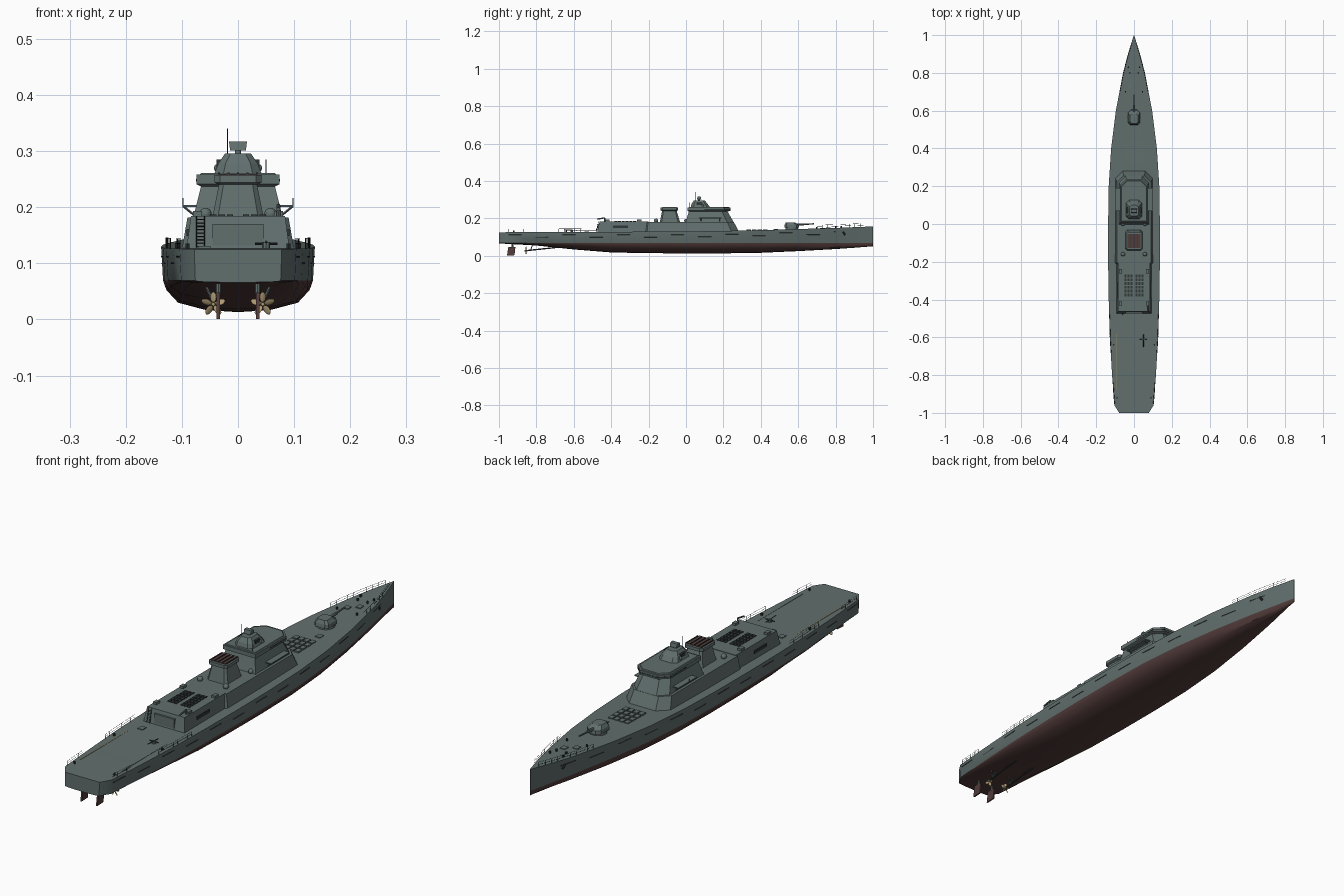
import bpy, bmesh, math
from mathutils import Vector, Matrix

cube = bpy.data.objects.get("Cube")
if cube:
    bpy.data.objects.remove(cube, do_unlink=True)


def material(name, red, green, blue):
    mat = bpy.data.materials.new(name)
    mat.use_nodes = True
    mat.diffuse_color = (red, green, blue, 1)
    shader = next(n for n in mat.node_tree.nodes if n.type == 'BSDF_PRINCIPLED')
    shader.inputs["Base Color"].default_value = (red, green, blue, 1)
    shader.inputs["Roughness"].default_value = 0.7
    return mat


GREY = material("sea grey", 0.12, 0.16, 0.155)
RED = material("bottom red", 0.085, 0.045, 0.043)
DARK = material("dark metal", 0.03, 0.038, 0.038)
BRASS = material("propeller brass", 0.42, 0.32, 0.17)
YELLOW = material("deck line yellow", 0.3, 0.24, 0.11)


def finish(name, bm, *mats, smooth=None):
    bmesh.ops.recalc_face_normals(bm, faces=bm.faces)
    mesh = bpy.data.meshes.new(name)
    bm.to_mesh(mesh)
    bm.free()
    for mat in mats:
        mesh.materials.append(mat)
    obj = bpy.data.objects.new(name, mesh)
    bpy.context.collection.objects.link(obj)
    if smooth:
        bpy.ops.object.select_all(action='DESELECT')
        obj.select_set(True)
        bpy.context.view_layer.objects.active = obj
        bpy.ops.object.shade_smooth_by_angle(angle=math.radians(smooth))
    return obj


def add_loft(bm, rings):
    rows = [[bm.verts.new(p) for p in ring] for ring in rings]
    count = len(rows[0])
    for a, b in zip(rows, rows[1:]):
        for i in range(count):
            j = (i + 1) % count
            bm.faces.new((a[i], a[j], b[j], b[i]))
    bm.faces.new(rows[0])
    bm.faces.new(rows[-1])


def loft(name, rings, mat, smooth=None):
    bm = bmesh.new()
    add_loft(bm, rings)
    return finish(name, bm, mat, smooth=smooth)


def plan(z, half, back, front, cut=0.0, rear_cut=0.0):
    """Symmetric deck outline with angled front and rear corners."""
    side = [(half - rear_cut, back), (half, back + rear_cut), (half, front - cut), (half - cut, front)]
    return [(x, y, z) for x, y in side] + [(-x, y, z) for x, y in reversed(side)]


def boxes(name, items, mat):
    """Each item is centre and size."""
    bm = bmesh.new()
    for centre, size in items:
        bmesh.ops.create_cube(bm, size=1, matrix=Matrix.Translation(centre) @ Matrix.Diagonal((*size, 1)))
    return finish(name, bm, mat)


def wires(name, paths, radius, mat, sides=4):
    """Straight round bars along polylines."""
    bm = bmesh.new()
    for path in paths:
        for a, b in zip(path, path[1:]):
            a, b = Vector(a), Vector(b)
            turn = (b - a).to_track_quat('Z', 'Y').to_matrix().to_4x4()
            bmesh.ops.create_cone(bm, cap_ends=True, segments=sides, radius1=radius, radius2=radius,
                                  depth=(b - a).length, matrix=Matrix.Translation((a + b) / 2) @ turn)
    return finish(name, bm, mat, smooth=40 if sides > 6 else None)


# Hull stations: position along y, half width, keel height, deck height
STATIONS = [(-1, .078, .066, .125), (-.96, .104, .064, .126), (-.8, .116, .055, .126),
            (-.6, .128, .034, .127), (-.4, .134, .018, .128), (-.2, .137, .014, .129),
            (0, .137, .013, .13), (.2, .134, .013, .133), (.4, .121, .016, .137),
            (.6, .096, .025, .143), (.8, .058, .036, .149), (.9, .032, .043, .153), (1, .001, .051, .157)]
WATER = 0.069


def station(y):
    for a, b in zip(STATIONS, STATIONS[1:]):
        if y <= b[0]:
            t = (y - a[0]) / (b[0] - a[0])
            return [p + (q - p) * t for p, q in zip(a, b)]
    return STATIONS[-1]


def water_half(y, half):
    return half * (0.975 - 0.32 * max(0, y) ** 2)


def hull_point(y, z, side):
    _, half, _, deck = station(y)
    low = water_half(y, half)
    return (side * (low + (half - low) * (z - WATER) / (deck - WATER)), y, z)


def hull_ring(y, half, keel, deck):
    low, rise = water_half(y, half), WATER - keel
    right = [(half, deck), (low, WATER)]
    right += [(low * f, keel + rise * h) for f, h in ((.955, .7), (.8, .3), (.42, .06))]
    return [(x, y, z) for x, z in right] + [(0, y, keel)] + [(-x, y, z) for x, z in reversed(right)]


bm = bmesh.new()
add_loft(bm, [hull_ring(*s) for s in STATIONS])
for face in bm.faces:
    face.material_index = int(face.calc_center_median().z < WATER - 0.0005)
finish("hull", bm, GREY, RED, smooth=35)

# Dark slots along the hull sides
slots = []
for side in (1, -1):
    for i in range(13):
        y = -0.95 + i * 0.145
        z = (0.112, 0.1)[i % 2] + max(0, y) * 0.02
        slots.append([hull_point(y, z, side), hull_point(y + 0.07, z, side)])
wires("hull_slots", slots, 0.0014, DARK)

# Deckhouse, hangar and bridge
loft("deckhouse", [plan(.125, .1, -.22, .285, .04, .012), plan(.182, .09, -.215, .255, .035, .012)], GREY)
loft("hangar", [plan(.125, .092, -.475, -.2), plan(.184, .084, -.462, -.2)], GREY)
loft("bridge", [plan(.18, .08, -.002, .255, .035), plan(.237, .066, .015, .222, .03),
                plan(.241, .074, .008, .238, .034), plan(.258, .074, .008, .238, .034)], GREY)
loft("bridge_roof", [plan(.258, .068, .014, .23, .03), plan(.261, .066, .016, .228, .03)], GREY)
loft("bridge_windows", [plan(.2455, .0746, .1, .2386, .034), plan(.2505, .0746, .1, .2386, .034)], DARK)
boxes("bridge_wings", [((s * .086, .13, .202), (.026, .12, .004)) for s in (1, -1)], GREY)
wires("wing_braces", [[(s * .098, y, .202), (s * .076, y, .184)] for s in (1, -1) for y in (.08, .18)], .002, GREY)

# Sensor mast
loft("mast", [plan(.26, .042, .025, .128, .016, .016), plan(.278, .035, .03, .115, .013, .013),
              plan(.296, .023, .042, .1, .01, .01)], GREY)
boxes("mast_panels", [((s * .0345, .072, .278), (.008, .03, .014)) for s in (1, -1)], DARK)
wires("radar_post", [[(0, .07, .294), (0, .07, .303)]], .006, GREY, 10)
loft("radar", [plan(.301, .014, .058, .082), plan(.317, .016, .062, .078)], GREY)
wires("aerials", [[(-.019, .05, .29), (-.019, .05, .34)], [(.05, .02, .258), (.05, .02, .285)],
                  [(-.098, .12, .2), (-.098, .12, .216)], [(.098, .12, .2), (.098, .12, .216)]], .0009, DARK)
bm = bmesh.new()
for x, y, z, r in ((.036, .09, .27, .007), (-.036, .09, .27, .007), (.058, -.16, .188, .011),
                   (-.058, -.16, .188, .011), (.058, .0, .188, .01), (-.058, .0, .188, .01)):
    bmesh.ops.create_uvsphere(bm, u_segments=12, v_segments=8, radius=r, matrix=Matrix.Translation((x, y, z)))
finish("sensor_domes", bm, GREY, smooth=60)

# Funnel with flared cap and red grille
loft("funnel", [plan(.18, .046, -.14, -.032, .01, .01), plan(.24, .034, -.128, -.05, .008, .008),
                plan(.244, .042, -.136, -.042, .01, .01), plan(.257, .042, -.136, -.042, .01, .01)], GREY)
loft("funnel_top", [plan(.256, .034, -.126, -.052), plan(.259, .034, -.126, -.052)], RED)
boxes("funnel_grille", [((x * .017, -.089, .26), (.003, .074, .004)) for x in (-2, -1, 0, 1, 2)], DARK)

# Missile hatches and roof fittings
boxes("forward_hatches", [((x * .024, .335 + row * .03, .1375), (.019, .024, .008))
                          for x in (-1.5, -.5, .5, 1.5) for row in range(4)], GREY)
boxes("hangar_hatches", [((s * (.014 + col * .015), -.375 + row * .02, .1845), (.011, .015, .004))
                         for s in (1, -1) for col in range(3) for row in range(6)], DARK)
boxes("roof_lockers", [((s * .072, y, .187), (.016, .022, .012)) for s in (1, -1) for y in (-.25, -.42)], GREY)
boxes("side_louvres", [((s * .0885, -.35, .155), (.006, .08, .012)) for s in (1, -1)], DARK)
boxes("hangar_door", [((0, -.4695, .15), (.09, .008, .04))], GREY)
rungs = [[(-.074, -.474, z * .006 + .13), (-.06, -.474, z * .006 + .13)] for z in range(9)]
rails = [[(x, -.48, .128), (x, -.468, .184)] for x in (-.074, -.06)]
wires("hangar_ladder", rungs + rails, .001, DARK)
wires("crane", [[(.072, -.435, .182), (.072, -.435, .203), (.072, -.475, .196)]], .0035, GREY, 8)

# Bow gun
bm = bmesh.new()
bmesh.ops.create_cone(bm, cap_ends=True, segments=20, radius1=.034, radius2=.034, depth=.012,
                      matrix=Matrix.Translation((0, .565, .146)))
finish("gun_base", bm, GREY, smooth=40)
loft("gun_turret", [plan(.15, .031, .525, .605, .014, .01), plan(.165, .031, .527, .603, .014, .01),
                    plan(.179, .022, .533, .582, .01, .008)], GREY)
wires("gun_barrel", [[(0, .59, .166), (0, .685, .171)]], .0035, GREY, 8)
wires("gun_sleeve", [[(0, .59, .166), (0, .63, .168)]], .006, GREY, 8)

# Small deck gun on the aft deck
wires("deck_gun_mount", [[(.05, -.61, .125), (.05, -.61, .138)]], .007, GREY, 8)
wires("deck_gun", [[(.05, -.585, .136), (.05, -.65, .139)], [(.03, -.61, .135), (.07, -.61, .135)]], .0022, DARK)

# Bollards, capstans and flight deck lines
bollards = [(s * x, y) for s in (1, -1) for x, y in ((.09, -.92), (.108, -.64), (.022, .8), (.03, .83), (.045, .7))]
wires("bollards", [[(x, y, station(y)[3] - .002), (x, y, station(y)[3] + .009)] for x, y in bollards], .004, DARK, 8)
boxes("deck_hatches", [((x, y, station(y)[3]), (.022, .025, .006))
                       for x, y in ((-.06, -.53), (.03, .48), (-.02, .73), (.015, .76))], GREY)
boxes("deck_line_right", [((-.092, -.73, .1265), (.003, .3, .002))], YELLOW)
boxes("deck_line_left", [((.092, -.73, .1265), (.003, .3, .002))], GREY)

# Deck railings
railing = []
for side in (1, -1):
    for start, end in ((-.95, -.84), (-.68, -.48), (.7, .96)):
        steps = round((end - start) / .03)
        posts = []
        for i in range(steps + 1):
            y = start + (end - start) * i / steps
            _, half, _, deck = station(y)
            posts.append(Vector((side * (half - .003), y, deck)))
        railing += [[p, p + Vector((0, 0, .018))] for p in posts]
        railing += [[p + Vector((0, 0, h)) for p in posts] for h in (.009, .018)]
wires("railings", railing, .0006, DARK)

# Anchors
wires("anchors", [[hull_point(.84, .128, s), hull_point(.85, .112, s)] for s in (1, -1)], .005, DARK, 8)

# Rudders, shafts and propellers
for side, label in ((1, "left"), (-1, "right")):
    x = side * .035
    blade = [(-.957, .001), (-.917, .003), (-.912, .048), (-.95, .048)]
    loft(label + "_rudder", [[(x + d, y, z) for y, z in blade] for d in (-.003, .003)], RED)
    wires(label + "_rudder_stock", [[(x, -.928, .045), (x, -.928, .068)]], .005, GREY, 8)
    px = side * .044
    wires(label + "_shaft", [[(px, -.86, .027), (px, -.68, .046)]], .0035, DARK, 8)
    wires(label + "_strut", [[(px, -.83, .03), (px - side * .012, -.82, .062)],
                             [(px, -.83, .03), (px + side * .014, -.82, .062)]], .0025, GREY, 6)
    bm = bmesh.new()
    hub = Matrix.Translation((px, -.855, .027))
    bmesh.ops.create_cone(bm, cap_ends=True, segments=10, radius1=.0055, radius2=.003, depth=.016,
                          matrix=hub @ Matrix.Rotation(math.pi / 2, 4, 'X'))
    for k in range(5):
        spin = hub @ Matrix.Rotation(math.tau * k / 5, 4, 'Y')
        pitch = Matrix.Rotation(side * .6, 4, 'Z')
        bmesh.ops.create_uvsphere(bm, u_segments=8, v_segments=6, radius=1,
                                  matrix=spin @ Matrix.Translation((0, 0, .0125)) @ pitch
                                  @ Matrix.Diagonal((.0065, .0012, .0095, 1)))
    finish(label + "_propeller", bm, BRASS, smooth=50)
